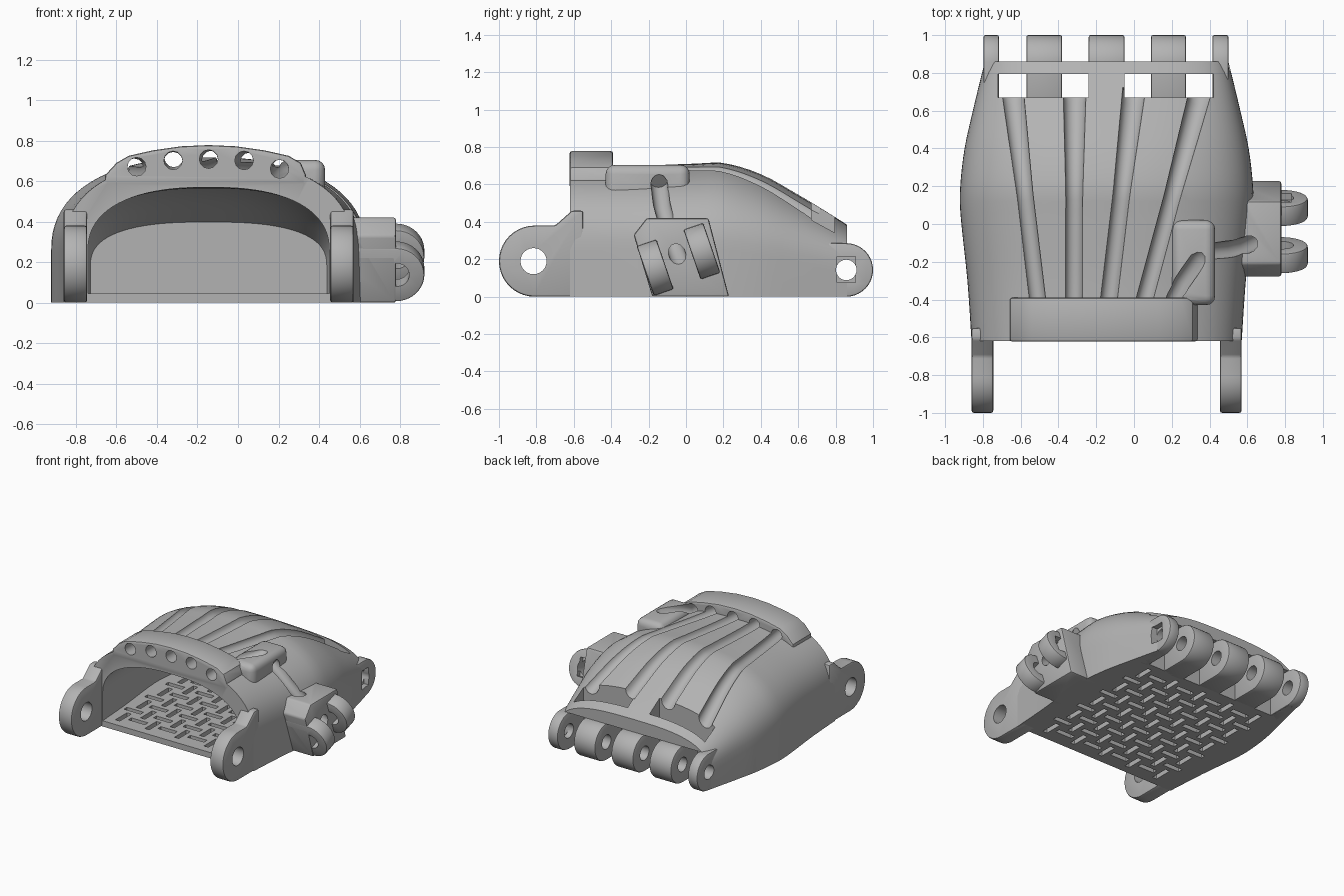
import bpy, bmesh, math
from mathutils import Matrix

if "Cube" in bpy.data.objects:
    bpy.data.objects.remove(bpy.data.objects["Cube"])

grey = bpy.data.materials.new("plain grey")
grey.diffuse_color = (0.45, 0.45, 0.45, 1)
grey.use_nodes = True
grey.node_tree.nodes["Principled BSDF"].inputs["Base Color"].default_value = grey.diffuse_color
CX = -0.145  # centre line of the palm

# Shell stations: y, half width, height, side wall height, squareness
ST = [(-0.62, .715, .705, .25, 2.4), (-0.3, .737, .70, .25, 2.4), (0.07, .775, .712, .25, 2.35),
      (0.2, .775, .715, .25, 2.35), (0.4, .752, .655, .22, 2.4), (0.6, .708, .545, .18, 2.6),
      (0.75, .672, .455, .15, 2.8), (0.86, .645, .385, .13, 3.0)]


def station(y):
    """Smoothly interpolated half width, height, wall height and squareness."""
    y = min(max(y, ST[0][0]), ST[-1][0])
    i = max(k for k in range(len(ST) - 1) if ST[k][0] <= y)
    a, b = ST[i], ST[i + 1]
    p, q = ST[max(i - 1, 0)], ST[min(i + 2, len(ST) - 1)]
    d = b[0] - a[0]
    t = (y - a[0]) / d
    out = []
    for c in range(1, 5):
        m0 = (b[c] - p[c]) / (b[0] - p[0]) * d
        m1 = (q[c] - a[c]) / (q[0] - a[0]) * d
        out.append((2*t**3 - 3*t*t + 1)*a[c] + (t**3 - 2*t*t + t)*m0
                   + (3*t*t - 2*t**3)*b[c] + (t**3 - t*t)*m1)
    return out


def surf(x, y):
    w, h, s, n = station(y)
    r = min(abs(x - CX) / w, 1)
    return s + (h - s) * (1 - r**n) ** (1 / n)


def finish(name, bm):
    bmesh.ops.recalc_face_normals(bm, faces=bm.faces)
    me = bpy.data.meshes.new(name)
    bm.to_mesh(me)
    bm.free()
    me.materials.append(grey)
    ob = bpy.data.objects.new(name, me)
    bpy.context.collection.objects.link(ob)
    return ob


def loft(name, y0, y1, side, roof, floor, steps=26, arc=40):
    bm = bmesh.new()
    rings = []
    for k in range(steps + 1):
        y = y0 + (y1 - y0) * k / steps
        w, h, s, n = station(y)
        w, h = w - side, h - roof
        pts = [(-w, floor)]
        for j in range(arc + 1):
            a = math.pi * (1 - j / arc)
            c, z = math.cos(a), max(math.sin(a), 0)
            pts.append((math.copysign(abs(c) ** (2 / n), c) * w, s + (h - s) * z ** (2 / n)))
        pts.append((w, floor))
        rings.append([bm.verts.new((CX + x, y, z)) for x, z in pts])
    m = len(rings[0])
    for a, b in zip(rings, rings[1:]):
        for j in range(m):
            bm.faces.new((a[j], a[(j + 1) % m], b[(j + 1) % m], b[j]))
    bm.faces.new(rings[0])
    bm.faces.new(rings[-1])
    return finish(name, bm)


def prism(name, pts, axis, a, b):
    """Extrude a profile along x (profile y,z) or y (profile x,z)."""
    bm = bmesh.new()
    put = (lambda p, t: (t, p[0], p[1])) if axis == 'x' else (lambda p, t: (p[0], t, p[1]))
    lo, hi = [[bm.verts.new(put(p, t)) for p in pts] for t in (a, b)]
    bm.faces.new(lo)
    bm.faces.new(hi)
    for i in range(len(pts)):
        j = (i + 1) % len(pts)
        bm.faces.new((lo[i], lo[j], hi[j], hi[i]))
    return finish(name, bm)


def arc(cx, cy, r, a0, a1, n=20):
    return [(cx + r * math.cos(math.radians(a0 + (a1 - a0) * k / n)),
             cy + r * math.sin(math.radians(a0 + (a1 - a0) * k / n))) for k in range(n + 1)]


def boxes(name, items):
    bm = bmesh.new()
    for x0, x1, y0, y1, z0, z1 in items:
        mat = Matrix.Translation(((x0+x1)/2, (y0+y1)/2, (z0+z1)/2)) @ Matrix.Diagonal((x1-x0, y1-y0, z1-z0, 1))
        bmesh.ops.create_cube(bm, size=1, matrix=mat)
    return finish(name, bm)


def tube(name, pts, r, flare=1.0):
    cu = bpy.data.curves.new(name, 'CURVE')
    cu.dimensions = '3D'
    cu.bevel_depth, cu.bevel_resolution, cu.use_fill_caps = r, 4, True
    sp = cu.splines.new('POLY')
    sp.points.add(len(pts) - 1)
    for k, (p, q) in enumerate(zip(sp.points, pts)):
        p.co = (*q, 1)
        p.radius = 1 + (flare - 1) * max(0, k / (len(pts) - 1) - 0.6) / 0.4
    ob = bpy.data.objects.new(name, cu)
    bpy.context.collection.objects.link(ob)
    select(ob)
    bpy.ops.object.convert(target='MESH')
    return bpy.context.object


def select(ob):
    bpy.ops.object.select_all(action='DESELECT')
    ob.select_set(True)
    bpy.context.view_layer.objects.active = ob


def combine(ob, other, op='DIFFERENCE'):
    mod = ob.modifiers.new("bool", 'BOOLEAN')
    mod.operation, mod.solver, mod.object = op, 'EXACT', other
    select(ob)
    bpy.ops.object.modifier_apply(modifier="bool")
    bpy.data.objects.remove(other)


def bevel(ob, w, seg=3):
    mod = ob.modifiers.new("bevel", 'BEVEL')
    mod.width, mod.segments, mod.limit_method = w, seg, 'ANGLE'
    mod.angle_limit = math.radians(40)
    select(ob)
    bpy.ops.object.modifier_apply(modifier="bevel")


# Palm shell, hollowed from the wrist end
shell = loft("palm_shell", -0.62, 0.86, 0, 0, 0)
guide = prism("guide", [(-.66, .58), (-.655, .63), (-.60, .69), (-.54, .725), (-.42, .752), (-.28, .772),
                        (-.145, .778), (-.01, .772), (.13, .752), (.25, .725), (.31, .69),
                        (.335, .63), (.335, .58)], 'y', -0.622, -0.39)
bevel(guide, .012, 2)
combine(shell, guide, 'UNION')

# Raised housing where the thumb cord turns
housing = boxes("housing", [(.2, .43, -.43, .02, .5, .705)])
bevel(housing, .05, 4)
combine(shell, housing, 'UNION')

# Thumb mount block on the side
block = prism("block", [(-.28, .33), (-.21, .42), (.12, .42), (.23, 0), (-.18, 0)], 'x', .5, .78)
bevel(block, .012, 2)
combine(shell, block, 'UNION')
combine(shell, loft("cavity", -0.7, 0.62, .12, .135, .045))

# Finger pockets through the roof, and the open hinge gap below the bridge
combine(shell, boxes("pockets", [(-.72, -.24, .67, .795, -.1, 1), (-.05, .42, .67, .795, -.1, 1)]))
combine(shell, boxes("hinge_gap", [(-.72, .42, .67, 1, -.1, .285)]))

# Cord channels from the guide holes to the fingers
for x0, x1 in ((-.50, -.64), (-.32, -.315), (-.145, -.005), (.03, .345)):
    pts = []
    for k in range(25):
        y = -0.7 + 1.42 * k / 24
        t = max(0, (y + .5) / 1.17)
        x = x0 + (x1 - x0) * t
        pts.append((x, y, surf(x, y) + .004))
    combine(shell, tube("channel", pts, .046, 1.35))

# Thumb cord channel: over the housing, then down the side
combine(shell, tube("thumb_channel", [(.205, -.7, .66), (.205, -.42, .66), (.25, -.32, .69),
                                      (.33, -.2, .715), (.36, -.16, .76)], .046))
combine(shell, tube("side_channel", [(.40, -.145, surf(.40, -.145) + .02), (.46, -.14, surf(.46, -.14) + .01),
                                     (.53, -.13, surf(.53, -.13)), (.60, -.11, .42),
                                     (.69, -.07, .29), (.85, -.03, .18)], .046))

# Woven vent slots in the floor
slots = []
P = .128
for i in range(9):
    for j in range(9):
        x, y = CX + (i - 4) * P, .03 + (j - 4) * P
        a, b = (.072, .019) if (i + j) % 2 else (.019, .072)
        slots.append((x - a, x + a, y - b, y + b, -.05, .07))
combine(shell, boxes("vents", slots))

parts = [shell]

# Wrist lugs
lug = [(-.55, 0)] + arc(-.81, .19, .19, 270, 90) + [(-.70, .38), (-.61, .46), (-.55, .46)]
for name, a, b in (("wrist_lug_left", -.86, -.745), ("wrist_lug_right", .455, .57)):
    ob = prism(name, lug, 'x', a, b)
    bevel(ob, .012, 2)
    combine(ob, prism("hole", arc(-.815, .19, .07, 0, 345, 23), 'x', -2, 2))
    parts.append(ob)

# Knuckle tabs with the hinge pin hole
tab = [(.64, 0)] + arc(.857, .143, .143, -90, 90) + [(.64, .286)]
for k, (a, b) in enumerate(((-.797, -.715), (-.57, -.38), (-.24, -.05), (.09, .275), (.415, .5))):
    ob = prism(f"knuckle_tab_{k + 1}", tab, 'x', a, b)
    bevel(ob, .01, 2)
    parts.append(ob)
for ob in parts[3:] + [shell]:
    combine(ob, prism("pin", arc(.857, .143, .055, 0, 345, 23), 'x', -2, 2))
for ob in (parts[-1], shell):  # nut recess on the outer side
    combine(ob, boxes("nut", [(.46, .7, .807, .905, .075, .215)]))

# Tilted thumb hinge flanges
flange = [(.56, -.143)] + arc(.78, 0, .14, -90, 90) + [(.56, .143)]
for k, (y, z) in enumerate(((-.165, .155), (.085, .243))):
    ob = prism(f"thumb_flange_{k + 1}", flange, 'y', -.056, .056)
    bevel(ob, .01, 2)
    combine(ob, prism("hole", arc(.785, 0, .06, 0, 345, 23), 'y', -1, 1))
    if k:
        combine(ob, boxes("nut", [(.735, .835, .02, .2, -.07, .07)]))
    ob.data.transform(Matrix.Translation((0, y, z)) @ Matrix.Rotation(math.radians(19), 4, 'X'))
    parts.append(ob)

for ob in parts:
    ob.data.materials.clear()
    ob.data.materials.append(grey)
    for f in ob.data.polygons:
        f.material_index = 0
    # keep everything on the ground plane
    for v in ob.data.vertices:
        v.co.z = max(v.co.z, 0)
    select(ob)
    bpy.ops.object.shade_smooth_by_angle(angle=math.radians(32))
